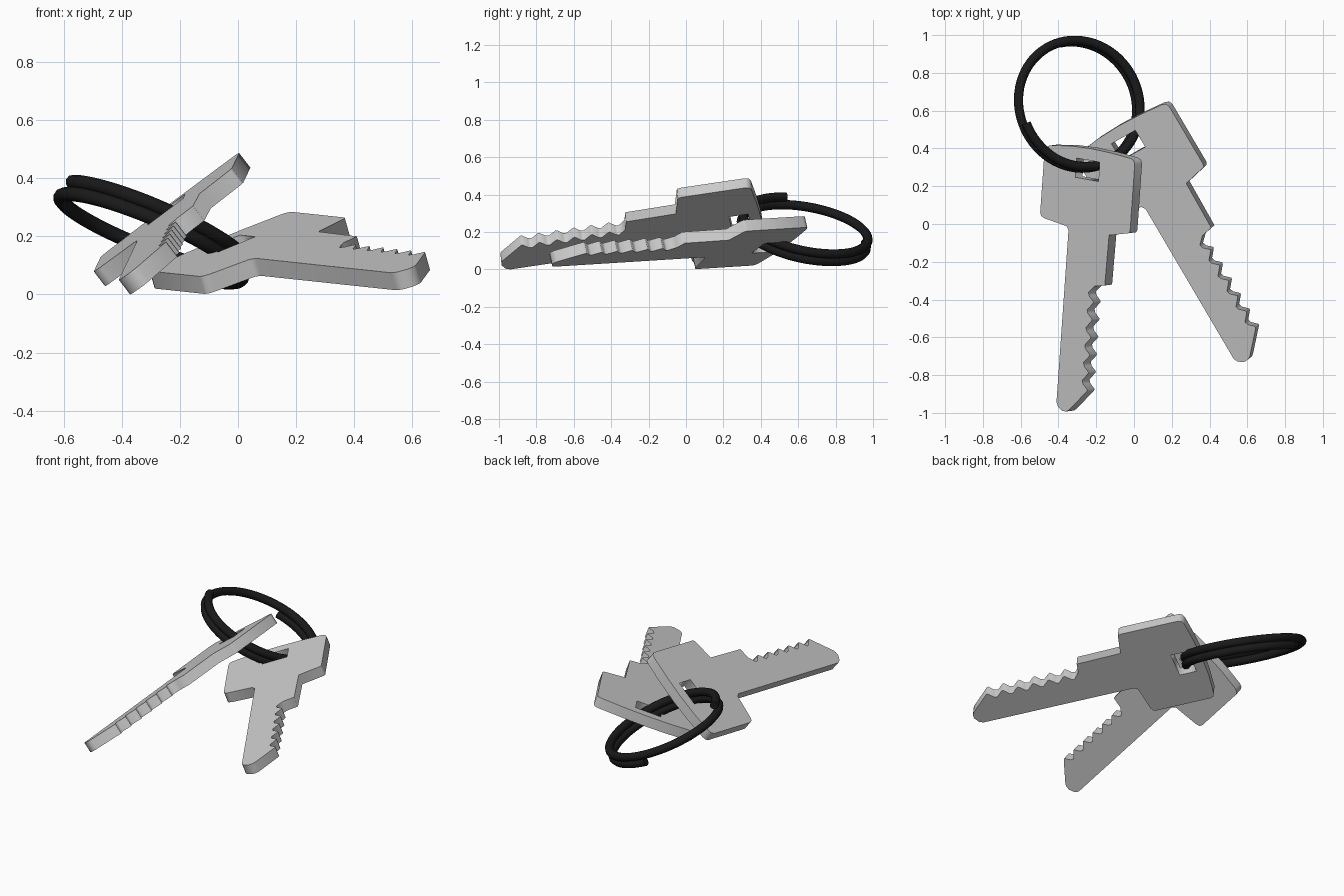
import bpy
from math import cos, sin, radians
from mathutils import Vector, Matrix

if "Cube" in bpy.data.objects:
    bpy.data.objects.remove(bpy.data.objects["Cube"])

THICK = 0.064


def frame(origin, across, along):
    """Matrix whose x runs across and y along the part."""
    y = Vector(along).normalized()
    z = Vector(across).cross(y).normalized()
    x = y.cross(z)
    m = Matrix((x, y, z)).transposed().to_4x4()
    m.translation = Vector(origin)
    return m


def to_mesh(obj):
    bpy.ops.object.select_all(action='DESELECT')
    obj.select_set(True)
    bpy.context.view_layer.objects.active = obj
    bpy.ops.object.convert(target='MESH')
    return bpy.context.view_layer.objects.active


def add_spline(curve, pts, cyclic):
    s = curve.splines.new('POLY')
    s.points.add(len(pts) - 1)
    for p, co in zip(s.points, pts):
        p.co = (co[0], co[1], co[2] if len(co) > 2 else 0, 1)
    s.use_cyclic_u = cyclic


# Key outline: head and shoulder, teeth, tip, back of the blade
outline = [(-0.195, 0.39), (-0.187, 0.408), (-0.165, 0.418), (-0.03, 0.436), (0.105, 0.442),
           (0.24, 0.438), (0.375, 0.428), (0.398, 0.42), (0.407, 0.40),
           (0.407, 0.045), (0.40, 0.03), (0.27, 0.0), (0.265, -0.27), (0.20, -0.283)]
TEETH = 6
pitch = (0.85 - 0.283) / TEETH
for i in range(TEETH):
    v = -0.283 - i * pitch
    outline += [(0.160, v - pitch * 0.4), (0.166, v - pitch * 0.6), (0.198, v - pitch * 0.9),
                (0.194, v - pitch)]
outline += [(0.085, -0.965), (0.07, -0.974), (0.045, -0.976), (0.012, -0.958), (0.0, -0.935),
            (0.0, -0.012), (-0.015, 0.008), (-0.165, 0.028), (-0.188, 0.038), (-0.195, 0.055)]
hole = [(0.02, 0.275), (0.175, 0.275), (0.175, 0.378), (0.02, 0.378)]


def make_key(name, matrix):
    c = bpy.data.curves.new(name, 'CURVE')
    c.dimensions = '2D'
    c.fill_mode = 'BOTH'
    c.extrude = THICK / 2
    add_spline(c, outline, True)
    add_spline(c, hole, True)
    o = bpy.data.objects.new(name, c)
    bpy.context.collection.objects.link(o)
    o.matrix_world = matrix @ Matrix.Translation((0, 0, -THICK / 2))
    return to_mesh(o)


make_key("left_key", frame((-0.346, -0.021, 0.187), (0.792, -0.143, 0.594), (0.069, 0.987, 0.146)))
make_key("right_key", frame((0.055, 0.09, 0.125), (0.821, 0.461, 0.338), (-0.506, 0.861, 0.054)))

# Split ring: a helix of under two turns, tilted down towards +x and +y
R, COIL, START, SWEEP = 0.342, 0.045, 203, 622
ring_frame = frame((-0.293, 0.635, 0.21), (1, 0, -0.41), (0, 1, -0.2))
n = 120
pts = []
for i in range(n + 1):
    t = i / n
    a = radians(START + SWEEP * t)
    pts.append((R * cos(a), R * sin(a), COIL * SWEEP / 360 * (0.5 - t)))
c = bpy.data.curves.new("split_ring", 'CURVE')
c.dimensions = '3D'
c.bevel_depth = 0.025
c.bevel_resolution = 3
c.use_fill_caps = True
add_spline(c, pts, False)
ring = bpy.data.objects.new("split_ring", c)
bpy.context.collection.objects.link(ring)
ring.matrix_world = ring_frame
ring = to_mesh(ring)
bpy.ops.object.shade_smooth_by_angle(angle=radians(40))

black = bpy.data.materials.new("black")
black.diffuse_color = (0.01, 0.01, 0.01, 1)
black.use_nodes = True
black.node_tree.nodes["Principled BSDF"].inputs["Base Color"].default_value = black.diffuse_color
ring.data.materials.clear()
ring.data.materials.append(black)
